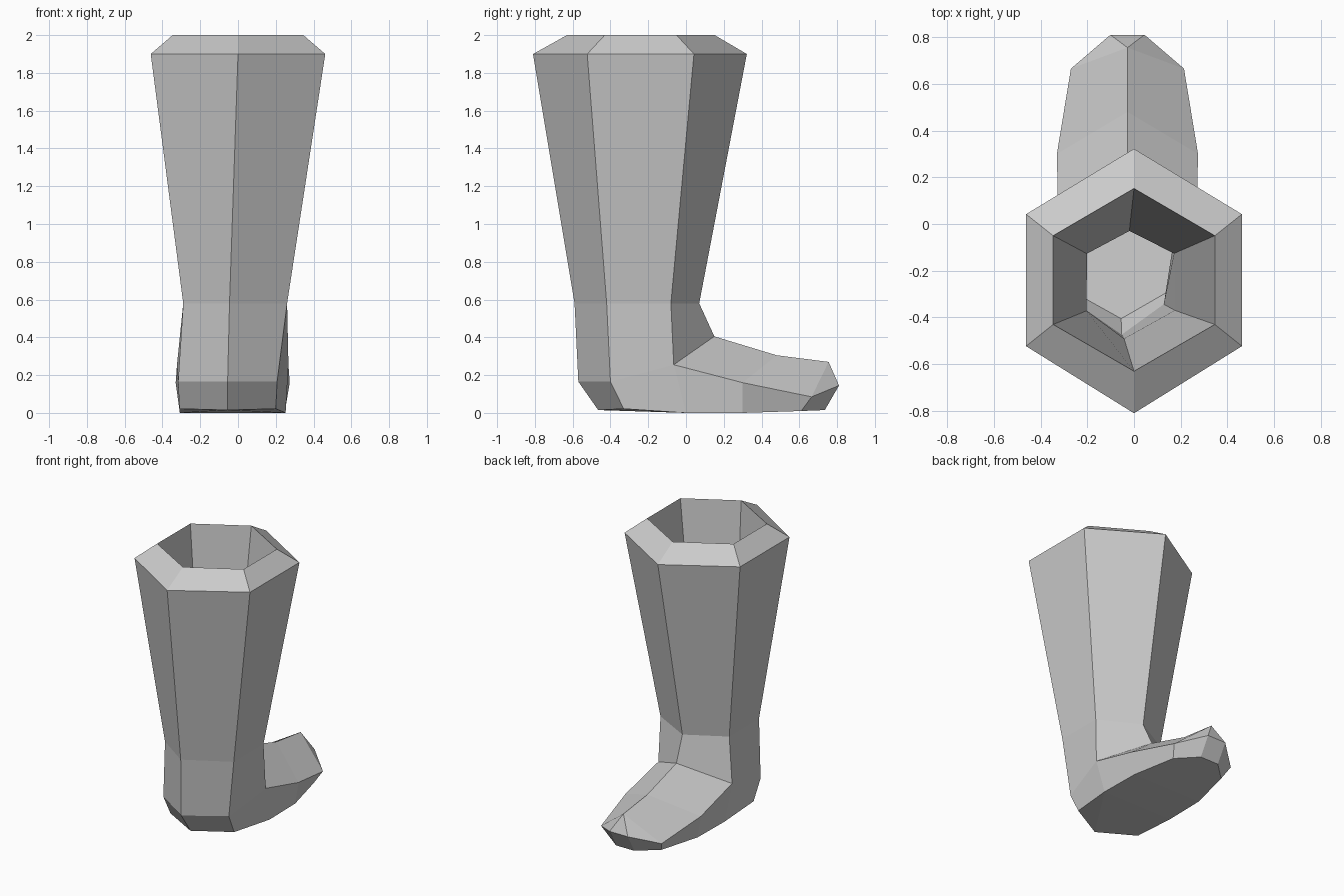
import bpy
import bmesh

if "Cube" in bpy.data.objects:
    bpy.data.objects.remove(bpy.data.objects["Cube"])

# Boot landmarks: centre x, half width (0 = on the centre line), y, z
POINTS = {
    # cuff
    "cuff_back": (0, 0, -0.81, 1.90), "cuff_rear": (0, 0.462, -0.523, 1.90),
    "cuff_side": (0, 0.462, 0.042, 1.90), "cuff_front": (0, 0, 0.322, 1.90),
    # ankle
    "ankle_back": (-0.045, 0, -0.59, 0.58), "ankle_rear": (-0.015, 0.275, -0.42, 0.58),
    "ankle_side": (-0.015, 0.275, -0.08, 0.58), "ankle_front": (-0.02, 0, 0.07, 0.58),
    # heel
    "heel_back": (-0.055, 0, -0.57, 0.165), "heel_rear": (-0.055, 0.262, -0.40, 0.165),
    "sole_back": (-0.055, 0, -0.465, 0.015), "sole_rear": (-0.055, 0.255, -0.33, 0.022),
    # foot: ridge on top, edge along the side, sole below
    "ridge0": (-0.028, 0, 0.15, 0.405), "edge0": (-0.028, 0.295, -0.065, 0.255),
    "sole0": (-0.028, 0.28, 0.0, 0.0),
    "ridge1": (-0.028, 0, 0.48, 0.305), "edge1": (-0.028, 0.302, 0.30, 0.16),
    "sole1": (-0.028, 0.275, 0.30, 0.0),
    "ridge2": (-0.028, 0, 0.755, 0.27), "edge2": (-0.028, 0.242, 0.665, 0.085),
    "sole2": (-0.028, 0.205, 0.61, 0.01),
    "toe": (-0.028, 0.073, 0.81, 0.145), "sole3": (-0.028, 0.073, 0.735, 0.015),
}

# Faces of one half, repeated on both sides
HALF = [
    "cuff_back cuff_rear ankle_rear ankle_back",
    "cuff_rear cuff_side ankle_side ankle_rear",
    "cuff_side cuff_front ankle_front ankle_side",
    "ankle_back ankle_rear heel_rear heel_back",
    "ankle_rear ankle_side edge0 heel_rear",
    "ankle_side ankle_front ridge0 edge0",
    "heel_back heel_rear sole_rear sole_back",
    "heel_rear edge0 sole0 sole_rear",
    "edge0 edge1 sole1 sole0",
    "edge1 edge2 sole2 sole1",
    "edge2 toe sole3 sole2",
    "ridge0 ridge1 edge1 edge0",
    "ridge1 ridge2 edge2 edge1",
    "ridge2 toe edge2",
    "sole_back sole_rear sole0",
]

# Top of the rim, matching the four cuff landmarks: half width, y
RIM = {"cuff_back": (0, -0.63), "cuff_rear": (0.346, -0.43),
       "cuff_side": (0.346, -0.05), "cuff_front": (0, 0.152)}
WALL = 0.1

bm = bmesh.new()
verts, rim_co = {}, {}
for name, (cx, half, y, z) in POINTS.items():
    for s in (1, -1):
        if half == 0 and s == -1:
            verts[name, s] = verts[name, 1]
            continue
        v = bm.verts.new((cx + s * half, y, z))
        verts[name, s] = v
        if name in RIM:
            rim_co[v] = (s * RIM[name][0], RIM[name][1], 2.0)

# Outer skin
for spec in HALF:
    for s in (1, -1):
        bm.faces.new([verts[n, s] for n in spec.split()][::s])


def across(a, b):
    """Face joining the right and left sides between two landmarks."""
    loop = [verts[a, 1], verts[b, 1], verts[b, -1], verts[a, -1]]
    bm.faces.new(list(dict.fromkeys(loop)))


for a, b in (("sole_back", "sole0"), ("sole0", "sole1"), ("sole1", "sole2"),
             ("sole2", "sole3"), ("sole3", "toe"), ("toe", "ridge2")):
    across(a, b)
bmesh.ops.recalc_face_normals(bm, faces=bm.faces[:])
bm.normal_update()

# Inner lining, thickened inward, with its top forming the rim
skin = bm.faces[:]
open_edges = [e for e in bm.edges if e.is_boundary]
inner = {v: bm.verts.new(rim_co.get(v, v.co - v.normal * WALL)) for v in bm.verts[:]}
for f in skin:
    bm.faces.new([inner[v] for v in reversed(f.verts)])

# Sloping rim between skin and lining
for e in open_edges:
    a, b = e.verts
    bm.faces.new((a, b, inner[b], inner[a]))
bmesh.ops.recalc_face_normals(bm, faces=bm.faces[:])

mesh = bpy.data.meshes.new("boot")
bm.to_mesh(mesh)
bm.free()
boot = bpy.data.objects.new("boot", mesh)
bpy.context.collection.objects.link(boot)
